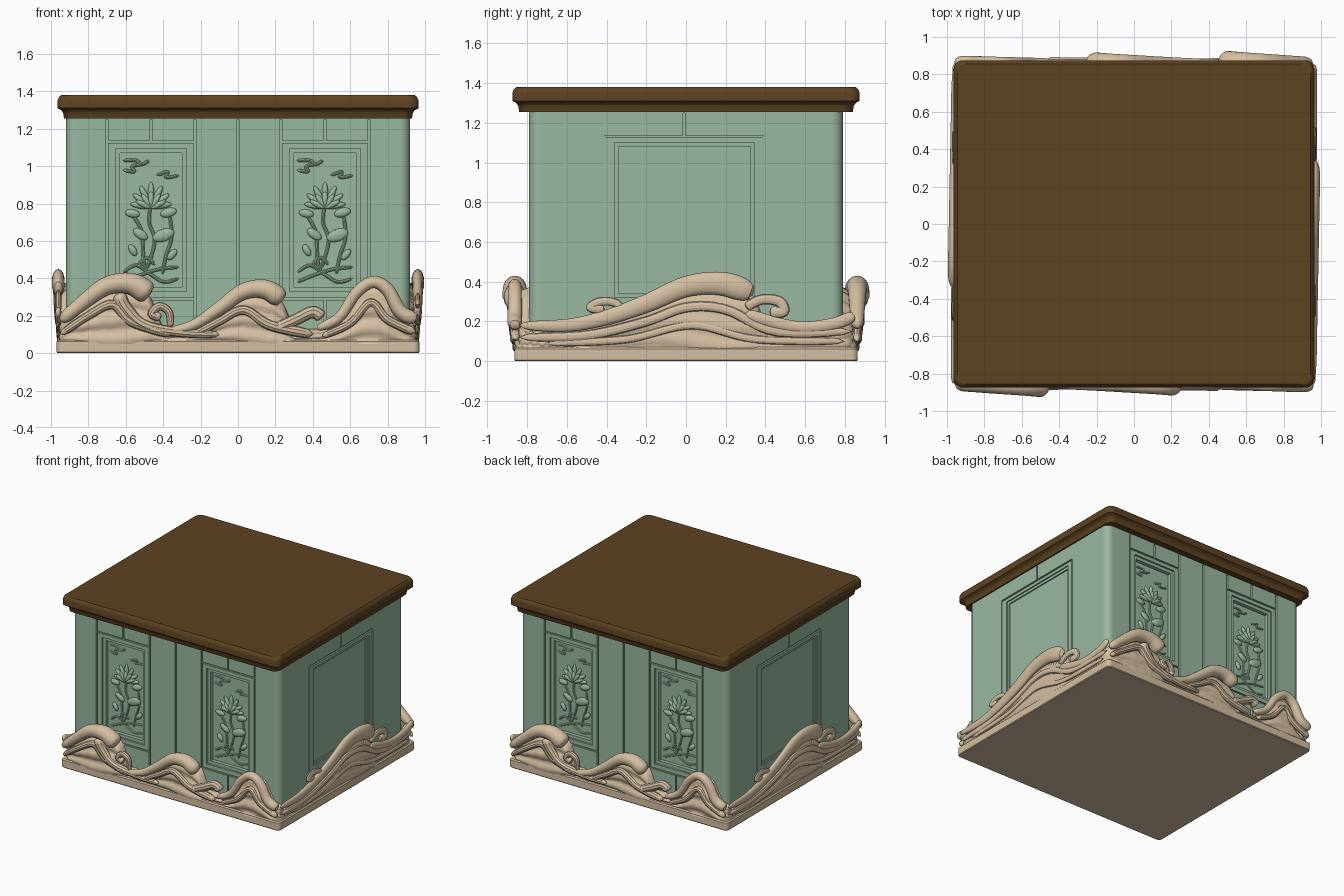
import bpy, bmesh
from math import pi, sin, cos, sqrt, radians
from mathutils import Vector, Matrix

if "Cube" in bpy.data.objects:
    bpy.data.objects.remove(bpy.data.objects["Cube"], do_unlink=True)


def material(name, rgb):
    mat = bpy.data.materials.new(name)
    mat.use_nodes = True
    mat.diffuse_color = (*rgb, 1)
    mat.node_tree.nodes["Principled BSDF"].inputs["Base Color"].default_value = (*rgb, 1)
    return mat


TEAL = material("sage green", (0.32, 0.48, 0.36))
TAN = material("sand", (0.66, 0.52, 0.36))
BROWN = material("dark walnut", (0.11, 0.056, 0.016))
HALF_X, HALF_Y = 0.92, 0.79


def shade(bm):
    for face in bm.faces:
        face.smooth = True
    for edge in bm.edges:
        edge.smooth = edge.calc_face_angle(0) < radians(35)


def finish(bm, name, mat, matrix=Matrix()):
    shade(bm)
    mesh = bpy.data.meshes.new(name)
    bm.to_mesh(mesh)
    bm.free()
    mesh.materials.append(mat)
    obj = bpy.data.objects.new(name, mesh)
    obj.matrix_world = matrix
    bpy.context.scene.collection.objects.link(obj)
    return obj


def wall(side, depth_scale=1):
    """Local frame of a wall: x along it, -y outward, z up."""
    reach = HALF_X if side % 2 else HALF_Y
    return (Matrix.Rotation(side * pi / 2, 4, "Z") @ Matrix.Translation((0, -reach, 0))
            @ Matrix.Diagonal((1, depth_scale, 1, 1)))


def loft(name, hx, hy, radius, profile, mat, seg=6):
    """Rounded rectangle stacked along a profile of (inset, z)."""
    bm = bmesh.new()
    rings = []
    for inset, z in profile:
        ring = []
        for c, (sx, sy) in enumerate(((1, 1), (-1, 1), (-1, -1), (1, -1))):
            for j in range(seg + 1):
                a = (c + j / seg) * pi / 2
                ring.append(bm.verts.new((sx * (hx - inset - radius) + radius * cos(a),
                                          sy * (hy - inset - radius) + radius * sin(a), z)))
        rings.append(ring)
    skin(bm, rings)
    bmesh.ops.recalc_face_normals(bm, faces=bm.faces[:])
    return finish(bm, name, mat)


def skin(bm, rings):
    for low, high in zip(rings, rings[1:]):
        for j in range(len(low)):
            k = (j + 1) % len(low)
            bm.faces.new((low[j], low[k], high[k], high[j]))
    bm.faces.new(rings[0][::-1])
    bm.faces.new(rings[-1])


def spline(pts, t):
    last = len(pts) - 1
    i = min(int(t * last), last - 1)
    f = t * last - i
    a, b, c, d = (Vector(pts[max(0, min(last, i + k))]) for k in (-1, 0, 1, 2))
    return (b * 2 + (c - a) * f + (a * 2 - b * 5 + c * 4 - d) * f ** 2
            + (b * 3 - a - c * 3 + d) * f ** 3) / 2


def strand(bm, pts, r0, r1, depth, n=32, sides=10):
    """Tapered round-ended tube following (u, z) points at a depth off the wall."""
    rings = []
    for i in range(n + 1):
        t = i / n
        p = spline(pts, t)
        along = (spline(pts, min(1, t + 0.01)) - spline(pts, max(0, t - 0.01))).normalized()
        cap = min(1, t / 0.12, (1 - t) / 0.12)
        r = (r0 + (r1 - r0) * t) * max(0.03, sqrt(1 - (1 - cap) ** 2))
        rings.append([bm.verts.new((p.x - along.y * r * cos(a), -depth - r * sin(a),
                                    p.y + along.x * r * cos(a)))
                      for a in (2 * pi * k / sides for k in range(sides))])
    skin(bm, rings)


# Plinth, cabinet body and moulded top
plinth = loft("plinth", 0.97, 0.865, 0.03, [(0.005, 0), (0, 0.006), (0, 0.062), (0.008, 0.07)], TAN)
body = loft("body", HALF_X, HALF_Y, 0.055, [(0, 0.05), (0, 1.27)], TEAL)
top = loft("top_slab", 0.965, 0.875, 0.05,
           [(0.035, 1.255), (0.03, 1.285), (0.02, 1.3), (0, 1.31), (0, 1.35),
            (0.008, 1.37), (0.02, 1.38)], BROWN)


# Seams and stepped panel recesses, cut in batches
def block(bm, side, u0, u1, z0, z1, depth):
    out = 0.05
    size = Matrix.Diagonal((u1 - u0, depth + out, z1 - z0, 1))
    place = Matrix.Translation(((u0 + u1) / 2, (depth - out) / 2, (z0 + z1) / 2))
    bmesh.ops.create_cube(bm, size=1, matrix=wall(side) @ place @ size)


def upright(u, z0, z1, depth, w=0.006):
    return (u - w, u + w, z0, z1, depth)


PANEL = 0.465
wide = [[upright(u, 0.1, 1.25, 0.016) for u in (-0.7, -0.23, 0, 0.23, 0.7)], [], [], []]
for c in (-PANEL, PANEL):
    wide[0] += [upright(c, 1.13, 1.25, 0.014), upright(c, 0.1, 0.29, 0.014)]
    wide[1] += [(c - 0.235, c + 0.235, z - 0.006, z + 0.006, 0.012) for z in (0.29, 1.13)]
    wide[2].append((c - 0.19, c + 0.19, 0.33, 1.095, 0.015))
    wide[3].append((c - 0.165, c + 0.165, 0.355, 1.07, 0.045))
narrow = [[upright(-0.41, 0.3, 1.13, 0.005, 0.004), upright(0.39, 0.3, 1.13, 0.005, 0.004),
           upright(-0.01, 1.13, 1.25, 0.01)],
          [(-0.41, 0.39, 1.125, 1.137, 0.012)],
          [(-0.36, 0.345, 0.32, 1.1, 0.01)],
          [(-0.34, 0.325, 0.34, 1.08, 0.02)]]
bpy.context.view_layer.objects.active = body
for batch in range(4):
    bm = bmesh.new()
    for side in range(4):
        for rect in (narrow if side % 2 else wide)[batch]:
            block(bm, side, *rect)
    cutter = finish(bm, "panel_cutter", TEAL)
    cutter.hide_render = True
    cut = body.modifiers.new("cut", "BOOLEAN")
    cut.operation, cut.solver, cut.object = "DIFFERENCE", "EXACT", cutter
    bpy.ops.object.modifier_apply(modifier=cut.name)
    bpy.data.objects.remove(cutter, do_unlink=True)
bm = bmesh.new()
bm.from_mesh(body.data)
shade(bm)
bm.to_mesh(body.data)
bm.free()
for obj in (plinth, body, top):
    obj.modifiers.new("flat_normals", "WEIGHTED_NORMAL").keep_sharp = True


# Lotus carvings set in the recessed panels
def pad(bm, u, z, length, width, angle, depth):
    turn = Matrix.Translation((u, -depth, z)) @ Matrix.Rotation(angle, 4, "Y")
    shape = Matrix.Translation((0, 0, length)) @ Matrix.Diagonal((width, 0.016, length, 1))
    bmesh.ops.create_uvsphere(bm, u_segments=12, v_segments=8, radius=1, matrix=turn @ shape)


def lotus(name, matrix):
    bm = bmesh.new()
    floor = -0.045
    for i in range(-3, 4):  # flower petals, two rows
        pad(bm, 0, 0.78, 0.068 - 0.004 * abs(i), 0.017, radians(27 * i), floor + 0.004)
    for i in (-2, -1, 0, 1, 2):
        pad(bm, 0, 0.775, 0.045, 0.016, radians(32 * i), floor + 0.014)
    for u, z, size, angle in ((-0.06, 0.74, 0.04, -80), (0.05, 0.74, 0.045, 75),
                              (0.01, 0.61, 0.06, 70), (-0.02, 0.61, 0.045, -55),
                              (0.09, 0.5, 0.035, 40), (-0.08, 0.52, 0.035, -30)):
        pad(bm, u, z, size, size * 0.55, radians(angle), floor + 0.004)
    lines = [[(0, 0.8), (-0.01, 0.7), (0.02, 0.6), (-0.02, 0.45)],
             [(-0.1, 0.74), (-0.05, 0.65), (-0.04, 0.5), (-0.02, 0.42)],
             [(0.1, 0.74), (0.11, 0.62), (0.08, 0.52), (0.06, 0.42)],
             [(0.02, 0.47), (-0.02, 0.51), (-0.06, 0.48), (-0.03, 0.45), (-0.02, 0.48)],
             [(-0.15, 0.43), (-0.08, 0.47), (0, 0.42), (0.07, 0.38), (0.15, 0.4)],
             [(-0.15, 0.38), (-0.05, 0.42), (0.05, 0.45), (0.15, 0.46)],
             [(-0.15, 0.98), (-0.09, 0.97), (-0.1, 1), (-0.04, 1.01)],
             [(-0.15, 1.03), (-0.08, 1.03), (-0.05, 1.01), (-0.01, 1.03)],
             [(0.03, 0.95), (0.09, 0.97), (0.08, 0.94), (0.15, 0.95)]]
    for line in lines:
        strand(bm, line, 0.009, 0.009, floor, 16, 8)
    bmesh.ops.recalc_face_normals(bm, faces=bm.faces[:])
    finish(bm, name, TEAL, matrix)


for side, label in ((0, "front"), (2, "back")):
    for u, hand in ((-PANEL, "a"), (PANEL, "b")):
        lotus(f"{label}_lotus_carving_{hand}", wall(side) @ Matrix.Translation((u, 0, 0)))

# Carved waves: crest rolls, then lower strands and curls, as (start radius, end radius, path)
long_rolls = [
    (0.03, 0.068, [(-0.95, 0.17), (-0.83, 0.27), (-0.7, 0.36), (-0.57, 0.37), (-0.47, 0.31)]),
    (0.02, 0.06, [(-0.4, 0.11), (-0.24, 0.15), (-0.1, 0.24), (0.03, 0.33), (0.15, 0.34), (0.24, 0.28)]),
    (0.025, 0.04, [(0.42, 0.13), (0.54, 0.19), (0.63, 0.32), (0.72, 0.38), (0.8, 0.34),
                   (0.87, 0.22), (0.96, 0.18)])]
long_strands = [
    (0.02, 0.03, [(-0.95, 0.1), (-0.8, 0.2), (-0.67, 0.26), (-0.57, 0.17), (-0.35, 0.1)]),
    (0.04, 0.02, [(-0.64, 0.32), (-0.6, 0.24), (-0.5, 0.15), (-0.3, 0.11), (-0.1, 0.1)]),
    (0.02, 0.025, [(-0.36, 0.14), (-0.37, 0.22), (-0.42, 0.25), (-0.46, 0.21), (-0.41, 0.19)]),
    (0.02, 0.03, [(-0.25, 0.09), (-0.1, 0.17), (0.03, 0.23), (0.17, 0.15), (0.4, 0.1)]),
    (0.03, 0.035, [(0.2, 0.13), (0.31, 0.18), (0.4, 0.22), (0.45, 0.19)]),
    (0.02, 0.025, [(0.45, 0.09), (0.6, 0.16), (0.71, 0.27), (0.8, 0.18), (0.95, 0.11)])]
short_rolls = [
    (0.025, 0.066, [(-0.84, 0.18), (-0.6, 0.18), (-0.4, 0.22), (-0.2, 0.29), (0, 0.375),
                    (0.18, 0.39), (0.34, 0.34)]),
    (0.03, 0.03, [(0.3, 0.24), (0.46, 0.19), (0.6, 0.17), (0.75, 0.19), (0.85, 0.23)])]
short_strands = [
    (0.02, 0.025, [(-0.31, 0.23), (-0.35, 0.29), (-0.43, 0.3), (-0.48, 0.27), (-0.41, 0.26)]),
    (0.025, 0.03, [(0.3, 0.27), (0.38, 0.31), (0.47, 0.3), (0.49, 0.25), (0.42, 0.25)]),
    (0.025, 0.025, [(-0.84, 0.12), (-0.5, 0.13), (-0.2, 0.2), (0, 0.27), (0.2, 0.26),
                    (0.45, 0.15), (0.84, 0.15)]),
    (0.02, 0.02, [(-0.7, 0.09), (-0.3, 0.11), (0.03, 0.18), (0.35, 0.11), (0.8, 0.1)])]


def waves(name, side, rolls, strands, reach, depth_scale):
    bm = bmesh.new()
    for r0, r1, pts in rolls:
        strand(bm, pts, r0, r1, 0.072, 40, 14)
    for r0, r1, pts in strands:
        strand(bm, pts, r0, r1, 0.07)
    bmesh.ops.recalc_face_normals(bm, faces=bm.faces[:])
    # Rippled backing sheet rising to the crest rolls
    ridge = [spline(pts, i / 40) for _, _, pts in rolls for i in range(41)]
    cols, rows, grid = 120, 18, []
    for i in range(cols + 1):
        u = reach * (2 * i / cols - 1)
        crest = max(0.13, max(p.y - 2.5 * abs(p.x - u) for p in ridge))
        edge = max(0, (abs(u) - reach + 0.06) / 0.06)
        thick = (0.07 + 0.1 * (crest - 0.13)) * sqrt(max(0, 1 - edge ** 2))
        column = []
        for j in range(rows + 1):
            s = j / rows
            ripple = 0.75 + 0.25 * abs(sin(pi * (3 * s + 0.3 * sin(7 * u))))
            d = thick * ripple * sqrt(1 - s ** 5) - 0.01
            column.append(bm.verts.new((u, -d, 0.05 + s * (crest - 0.05))))
        grid.append(column)
    for a, b in zip(grid, grid[1:]):
        for j in range(rows):
            bm.faces.new((a[j], b[j], b[j + 1], a[j + 1]))
    finish(bm, name, TAN, wall(side, depth_scale))


for side, label in enumerate(("front", "left", "back", "right")):
    if side % 2:
        waves(label + "_waves", side, short_rolls, short_strands, 0.84, 0.57)
    else:
        waves(label + "_waves", side, long_rolls, long_strands, 0.95, 1)
